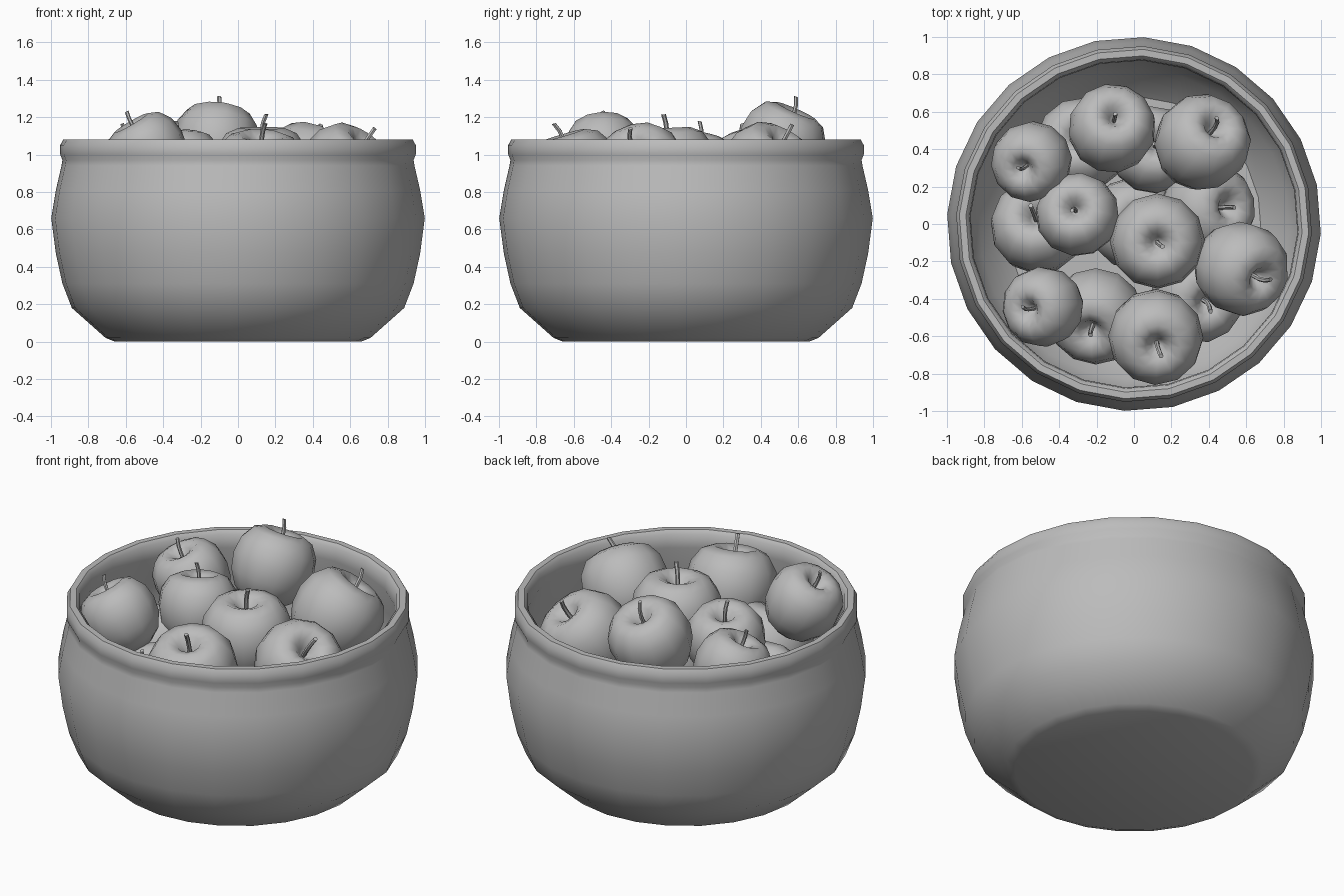
import bpy, bmesh, math, random
from mathutils import Vector, Matrix

random.seed(4)
cube = bpy.data.objects.get("Cube")
if cube:
    bpy.data.objects.remove(cube, do_unlink=True)

grey = bpy.data.materials.new("plain_grey")
grey.use_nodes = True
grey.diffuse_color = (0.5, 0.5, 0.5, 1)
grey.node_tree.nodes["Principled BSDF"].inputs["Base Color"].default_value = (0.5, 0.5, 0.5, 1)


def skin(bm, rings, closed_ends=True):
    """Join successive rings of vertices with quads and cap the ends."""
    loops = [[bm.verts.new(p) for p in ring] for ring in rings]
    for a, b in zip(loops, loops[1:]):
        n = len(a)
        for i in range(n):
            j = (i + 1) % n
            bm.faces.new((a[i], a[j], b[j], b[i]))
    if closed_ends:
        bm.faces.new(loops[0])
        bm.faces.new(loops[-1])


def circle(r, z, n, offset=0.0, x=0.0):
    return [Vector((x + r * math.cos(offset + math.tau * i / n),
                    r * math.sin(offset + math.tau * i / n), z)) for i in range(n)]


def finish(bm, name, angle):
    bmesh.ops.recalc_face_normals(bm, faces=bm.faces)
    mesh = bpy.data.meshes.new(name)
    bm.to_mesh(mesh)
    bm.free()
    mesh.materials.append(grey)
    ob = bpy.data.objects.new(name, mesh)
    bpy.context.collection.objects.link(ob)
    bpy.ops.object.select_all(action='DESELECT')
    ob.select_set(True)
    bpy.context.view_layer.objects.active = ob
    bpy.ops.object.shade_smooth_by_angle(angle=math.radians(angle))
    return ob


# Bowl: outer wall, rolled rim, then inner wall down to the floor
bowl_profile = [
    (0.66, 0.0), (0.71, 0.02), (0.89, 0.18), (0.94, 0.31), (0.975, 0.47),
    (1.0, 0.66), (0.975, 0.81), (0.945, 0.94), (0.94, 0.97), (0.952, 1.0),
    (0.952, 1.05), (0.935, 1.08), (0.9, 1.08), (0.88, 1.06), (0.875, 0.98),
    (0.92, 0.8), (0.935, 0.66), (0.91, 0.45), (0.83, 0.22), (0.68, 0.08)]
bm = bmesh.new()
skin(bm, [circle(r, z, 24, math.radians(-3)) for r, z in bowl_profile])
finish(bm, "bowl", 42)

# Apple profile for a unit radius, from the bottom dimple to the stem dimple
apple_profile = [
    (0.06, -0.72), (0.18, -0.83), (0.42, -0.86), (0.72, -0.65), (0.93, -0.28),
    (1.0, 0.12), (0.94, 0.5), (0.74, 0.8), (0.48, 0.91), (0.26, 0.82),
    (0.12, 0.62), (0.04, 0.52)]
stem_path = [(0.0, 0.5), (0.0, 0.8), (0.04, 1.02), (0.12, 1.2)]

# Position, radius and lean of each apple
apples = [
    ((-0.12, 0.5, 1.04), 0.235, (0.1, 0.4)),
    ((0.355, 0.425, 0.9), 0.255, (0.38, 0.45)),
    ((-0.54, 0.34, 0.92), 0.215, (-0.3, -0.25)),
    ((-0.3, 0.045, 0.91), 0.225, (-0.1, 0.2)),
    ((0.56, -0.23, 0.9), 0.25, (0.55, -0.32)),
    ((-0.475, -0.44, 1.0), 0.215, (-0.5, -0.1)),
    ((0.125, -0.09, 0.91), 0.255, (0.0, -0.05)),
    ((0.115, -0.595, 0.88), 0.255, (0.05, -0.28)),
    ((-0.51, -0.02, 0.64), 0.255, (-0.1, 0.3)),
    ((-0.2, -0.48, 0.64), 0.255, (-0.15, -0.45)),
    ((0.33, -0.38, 0.5), 0.25, (0.3, -0.2)),
    ((0.38, 0.08, 0.6), 0.25, (0.6, 0.05)),
    ((0.1, 0.39, 0.58), 0.235, (0.1, 0.2)),
    ((-0.27, 0.42, 0.58), 0.25, (-0.2, 0.2)),
    ((0.0, 0.0, 0.33), 0.25, (0.1, 0.1))]

for k, (pos, r, lean) in enumerate(apples):
    up = Vector((*lean, math.sqrt(1 - lean[0] ** 2 - lean[1] ** 2)))
    place = (Matrix.Translation(pos) @ up.to_track_quat('Z', 'Y').to_matrix().to_4x4()
             @ Matrix.Rotation(random.uniform(0, math.tau), 4, 'Z') @ Matrix.Scale(r, 4))
    for name, rings in (
            ("apple", [circle(a, z, 12) for a, z in apple_profile]),
            ("apple_stem", [circle(0.05, z, 6, x=x) for x, z in stem_path])):
        bm = bmesh.new()
        skin(bm, rings)
        bm.transform(place)
        finish(bm, f"{name}_{k + 1}", 180 if name == "apple" else 50)
